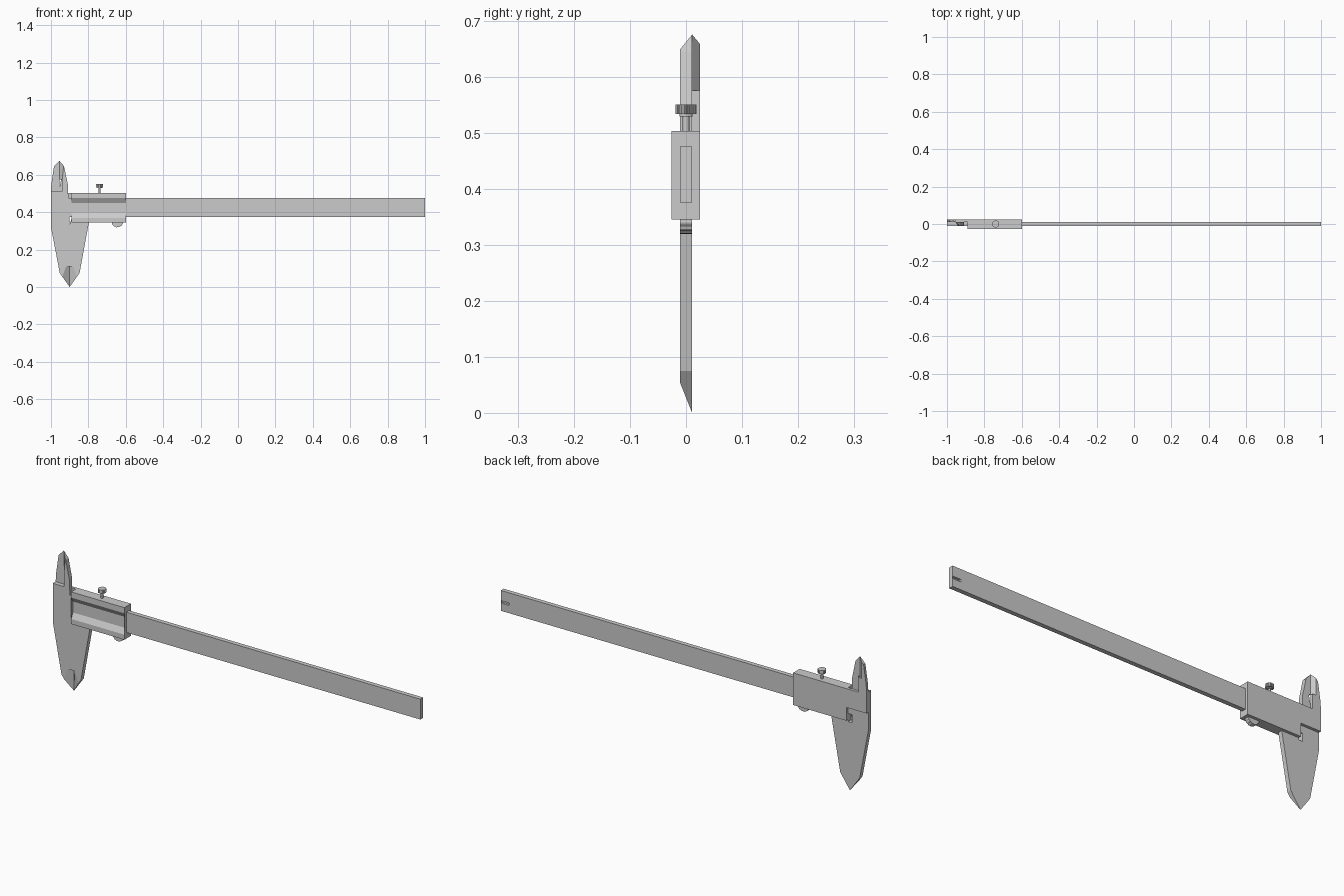
import bpy, bmesh
from math import sin, cos, pi

if "Cube" in bpy.data.objects:
    bpy.data.objects.remove(bpy.data.objects["Cube"])

T = 0.011            # half thickness of beam and jaws
YF, YB = -0.026, 0.025  # slider front and back
MID = -0.9           # plane where the outside jaws meet


def finish(name, bm):
    bmesh.ops.remove_doubles(bm, verts=bm.verts, dist=1e-5)
    bmesh.ops.dissolve_degenerate(bm, edges=bm.edges, dist=1e-5)
    bmesh.ops.recalc_face_normals(bm, faces=bm.faces)
    me = bpy.data.meshes.new(name)
    bm.to_mesh(me)
    bm.free()
    ob = bpy.data.objects.new(name, me)
    bpy.context.collection.objects.link(ob)
    return ob


def loft(name, a, b):
    """Solid between two outlines with the same number of 3D points."""
    bm = bmesh.new()
    va = [bm.verts.new(p) for p in a]
    vb = [bm.verts.new(p) for p in b]
    n = len(va)
    for i in range(n):
        j = (i + 1) % n
        bm.faces.new((va[i], va[j], vb[j], vb[i]))
    bmesh.ops.remove_doubles(bm, verts=bm.verts, dist=1e-5)
    for y_pts in (a, b):
        loop = []
        for p in y_pts:
            v = min(bm.verts, key=lambda q: sum((q.co[k] - p[k]) ** 2 for k in range(3)))
            if not loop or loop[-1] != v:
                loop.append(v)
        if loop[0] == loop[-1]:
            loop.pop()
        bm.faces.new(loop)
    bmesh.ops.triangulate(bm, faces=[f for f in bm.faces if len(f.verts) > 4])
    return finish(name, bm)


def plate(name, front, back, y0, y1):
    """Plate in the XZ plane whose front and back outlines may differ."""
    return loft(name, [(x, y0, z) for x, z in front], [(x, y1, z) for x, z in back])


def bar(name, yz, x0, x1):
    return loft(name, [(x0, y, z) for y, z in yz], [(x1, y, z) for y, z in yz])


def lathe_disc(name, x, z0, z1, radii, count):
    pts = []
    for i in range(count):
        r, a = radii[i % len(radii)], 2 * pi * i / count
        pts.append((x + r * cos(a), r * sin(a)))
    return loft(name, [(px, py, z0) for px, py in pts], [(px, py, z1) for px, py in pts])


# outside jaw tips with a knife-edge bevel on the front
tip_front = [(MID, .335), (MID, .11), (-.92, .11), (-.939, .055), (-.953, .075)]
tip_back = [(MID, .335), (MID, .11), (MID, .11), (MID, 0), (-.953, .075)]


def mirrored(pts):
    return [(2 * MID - x, z) for x, z in pts]


# fixed jaw: lower jaw, body and bevelled inside jaw
left_side = [(-1, .32), (-1, .51), (-.94, .51), (-.94, .575)]
right_side = [(-.93, .645), (-.91, .55), (-.91, .335)]
plate("fixed_jaw",
      tip_front + left_side + [(-.94, .575), (-.932, .648)] + right_side,
      tip_back + left_side + [(-.955, .575), (-.955, .675)] + right_side, -T, T)

# moving lower jaw
root = [(-.797, .347), (-.797, .365), (-.89, .365), (-.89, .335)]
plate("moving_jaw", mirrored(tip_front) + root, mirrored(tip_back) + root, -T, T)

# moving inside jaw on the back plate
base = [(-.89, .41), (-.89, .503), (-.955, .503), (-.955, .575)]
outer = [(-.984, .645), (-.998, .55), (-1, .51), (-1, .41)]
plate("moving_inside_jaw",
      base + [(-.955, .575), (-.955, .675)] + outer,
      base + [(-.972, .575), (-.972, .658)] + outer, T, YB)

# beam, with a short rear groove at its free end
box = [(-T, .375), (T, .375), (T, .475), (-T, .475)]
groove = [(T, .413), (0, .413), (0, .425), (T, .425)]
bar("beam", box, -.91, .955)
bar("beam_end", box[:2] + groove + box[2:], .955, 1)

# slider sleeve with sloped window edges
bar("slider", [(YB, .345), (YF, .345), (YF, .37), (-T, .396), (-T, .375), (T, .375),
               (T, .475), (-T, .475), (-T, .45), (YF, .475), (YF, .503), (YB, .503)],
    -.89, -.6)

# locking screw
lathe_disc("screw_shaft", -.74, .49, .535, [.006], 20)
lathe_disc("screw_collar", -.74, .529, .535, [.012], 24)
lathe_disc("screw_knob", -.74, .533, .55, [.019, .019, .0175, .0175], 96)

# ribbed thumb rest
N = 28
arc = [(-.645 + r * cos(a), .35 + r * sin(a))
       for i in range(N + 1)
       for r, a in [(.031 - .0015 * (i // 2 % 2), pi + pi * i / N)]]
plate("thumb_rest", arc, arc, -T, T)
